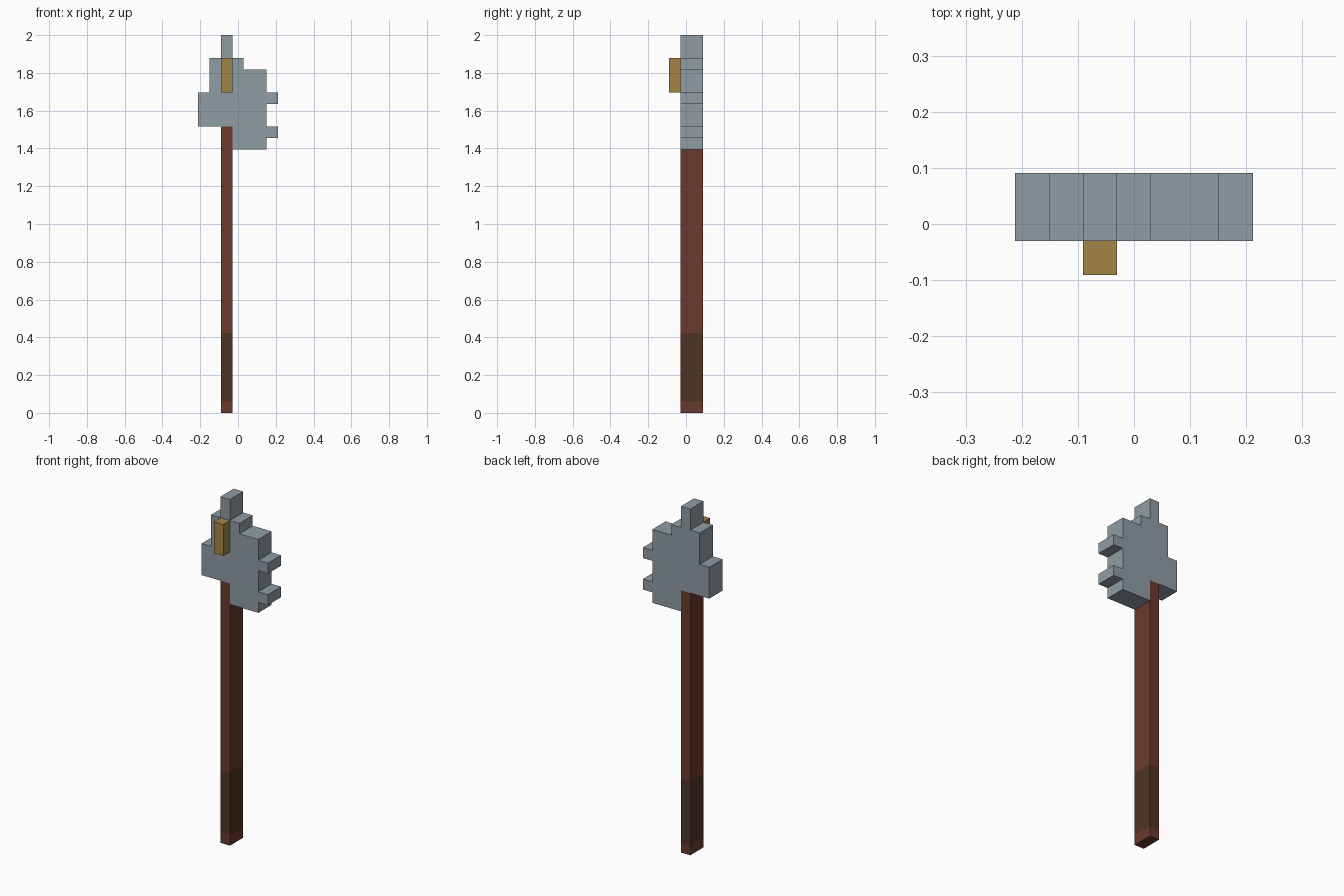
import bpy
import bmesh

cube = bpy.data.objects.get("Cube")
if cube:
    bpy.data.objects.remove(cube, do_unlink=True)

U = 2 / 33  # one block of the pixel grid


def srgb(r, g, b):
    lin = lambda c: c / 12.92 if c <= 0.04045 else ((c + 0.055) / 1.055) ** 2.4
    return (*(lin(c / 255) for c in (r, g, b)), 1.0)


def material(name, colour):
    mat = bpy.data.materials.new(name)
    mat.use_nodes = True
    mat.diffuse_color = colour
    bsdf = next(n for n in mat.node_tree.nodes if n.type == 'BSDF_PRINCIPLED')
    bsdf.inputs["Base Color"].default_value = colour
    return mat


steel = material("steel grey", srgb(143, 156, 165))
wood = material("red brown wood", srgb(107, 58, 44))
leather = material("dark leather", srgb(78, 52, 34))
brass = material("brass", srgb(162, 132, 68))


def slab(name, outline, y0, y1, mats, cuts=(), rule=None):
    """Extrude an (x, z) outline, in blocks, from y0 to y1; cut it at heights and colour by rule."""
    bm = bmesh.new()
    face = bm.faces.new([bm.verts.new((x * U, y0 * U, z * U)) for x, z in outline])
    new = bmesh.ops.extrude_face_region(bm, geom=[face])["geom"]
    bmesh.ops.translate(bm, vec=(0, (y1 - y0) * U, 0),
                        verts=[v for v in new if isinstance(v, bmesh.types.BMVert)])
    for z in cuts:
        bmesh.ops.bisect_plane(bm, geom=bm.verts[:] + bm.edges[:] + bm.faces[:],
                               plane_co=(0, 0, z * U), plane_no=(0, 0, 1))
    bmesh.ops.recalc_face_normals(bm, faces=bm.faces[:])
    if rule:
        for f in bm.faces:
            f.material_index = rule(f.calc_center_median().z / U)
    mesh = bpy.data.meshes.new(name)
    bm.to_mesh(mesh)
    bm.free()
    for m in mats:
        mesh.materials.append(m)
    obj = bpy.data.objects.new(name, mesh)
    bpy.context.collection.objects.link(obj)
    return obj


def rect(x0, x1, z0, z1):
    return [(x0, z0), (x1, z0), (x1, z1), (x0, z1)]


# Shaft with a dark grip band near the foot
slab("handle", rect(-1.5, -0.5, 0, 25), -0.5, 1.5, [wood, leather], cuts=(1, 7),
     rule=lambda z: 1 if 1 < z < 7 else 0)

# Stepped axe head: top spike, back block on -x, toothed blade on +x
head = [(-3.5, 25), (-0.5, 25), (-0.5, 23), (2.5, 23),
        (2.5, 24), (3.5, 24), (3.5, 25), (2.5, 25),      # lower tooth
        (2.5, 27), (3.5, 27), (3.5, 28), (2.5, 28),      # upper tooth
        (2.5, 30), (0.5, 30), (0.5, 31), (-0.5, 31),
        (-0.5, 33), (-1.5, 33), (-1.5, 31),              # spike
        (-2.5, 31), (-2.5, 28), (-3.5, 28)]
slab("axe_head", head, -0.5, 1.5, [steel])

# Brass block on the front of the head
slab("front_ornament", rect(-1.5, -0.5, 28, 31), -1.5, -0.5, [brass])
